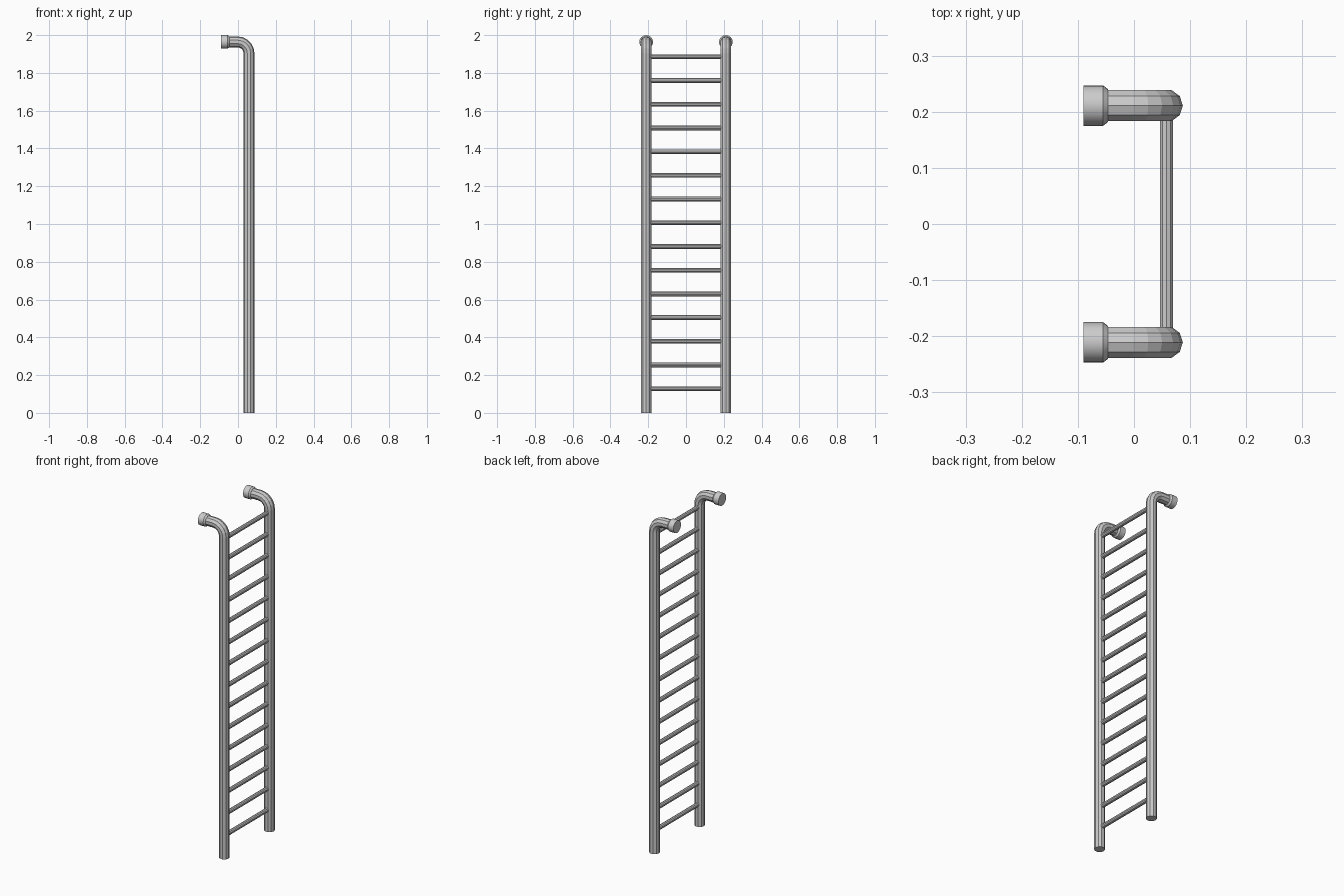
import bpy, bmesh
from math import sin, cos, pi, radians
from mathutils import Vector, Matrix

if "Cube" in bpy.data.objects:
    bpy.data.objects.remove(bpy.data.objects["Cube"])

RAIL_X, RAIL_Y, TOP_Z = 0.058, 0.211, 1.964
BEND_R, RAIL_R = 0.06, 0.029


def make_object(name, bm, smooth=False):
    bmesh.ops.recalc_face_normals(bm, faces=bm.faces)
    mesh = bpy.data.meshes.new(name)
    bm.to_mesh(mesh)
    bm.free()
    obj = bpy.data.objects.new(name, mesh)
    bpy.context.collection.objects.link(obj)
    if smooth:
        bpy.ops.object.select_all(action='DESELECT')
        obj.select_set(True)
        bpy.context.view_layer.objects.active = obj
        bpy.ops.object.shade_smooth_by_angle(angle=radians(35))
    return obj


def tube(name, stations, sides, y=0, smooth=False):
    """Skin rings given as (x, z, outward angle in the xz plane, radius)."""
    bm = bmesh.new()
    rings = []
    for x, z, a, r in stations:
        out = Vector((cos(a), 0, sin(a)))
        rings.append([bm.verts.new(Vector((x, y, z)) + out * r * cos(2 * pi * i / sides)
                      + Vector((0, r * sin(2 * pi * i / sides), 0))) for i in range(sides)])
    for lo, hi in zip(rings, rings[1:]):
        for i in range(sides):
            j = (i + 1) % sides
            bm.faces.new((lo[i], lo[j], hi[j], hi[i]))
    bm.faces.new(rings[0])
    bm.faces.new(rings[-1])
    return make_object(name, bm, smooth)


# Ten-sided rail path: upright, five-step bend, short arm to the wall
cx, cz = RAIL_X - BEND_R, TOP_Z - BEND_R
rail_path = [(RAIL_X, 0, 0, RAIL_R)]
for k in range(6):
    a = radians(18 * k)
    rail_path.append((cx + BEND_R * cos(a), cz + BEND_R * sin(a), a, RAIL_R))
rail_path.append((-0.06, TOP_Z, pi / 2, RAIL_R))

# Wall socket profile: chamfered collar, then cylinder
socket_path = [(x, TOP_Z, pi / 2, r) for x, r in
               ((-0.046, 0.029), (-0.055, 0.036), (-0.09, 0.036))]

for side, y in (("left", -RAIL_Y), ("right", RAIL_Y)):
    tube(side + "_rail", rail_path, 10, y)
    tube(side + "_wall_socket", socket_path, 24, y, smooth=True)

# Fifteen evenly spaced rungs
for n in range(15):
    bm = bmesh.new()
    bmesh.ops.create_cone(
        bm, cap_ends=True, segments=10, radius1=0.0125, radius2=0.0125, depth=2 * RAIL_Y - 0.04,
        matrix=Matrix.Translation((RAIL_X, 0, 0.128 + 0.1255 * n)) @ Matrix.Rotation(pi / 2, 4, 'X'))
    make_object(f"rung_{n + 1:02d}", bm, smooth=True)
